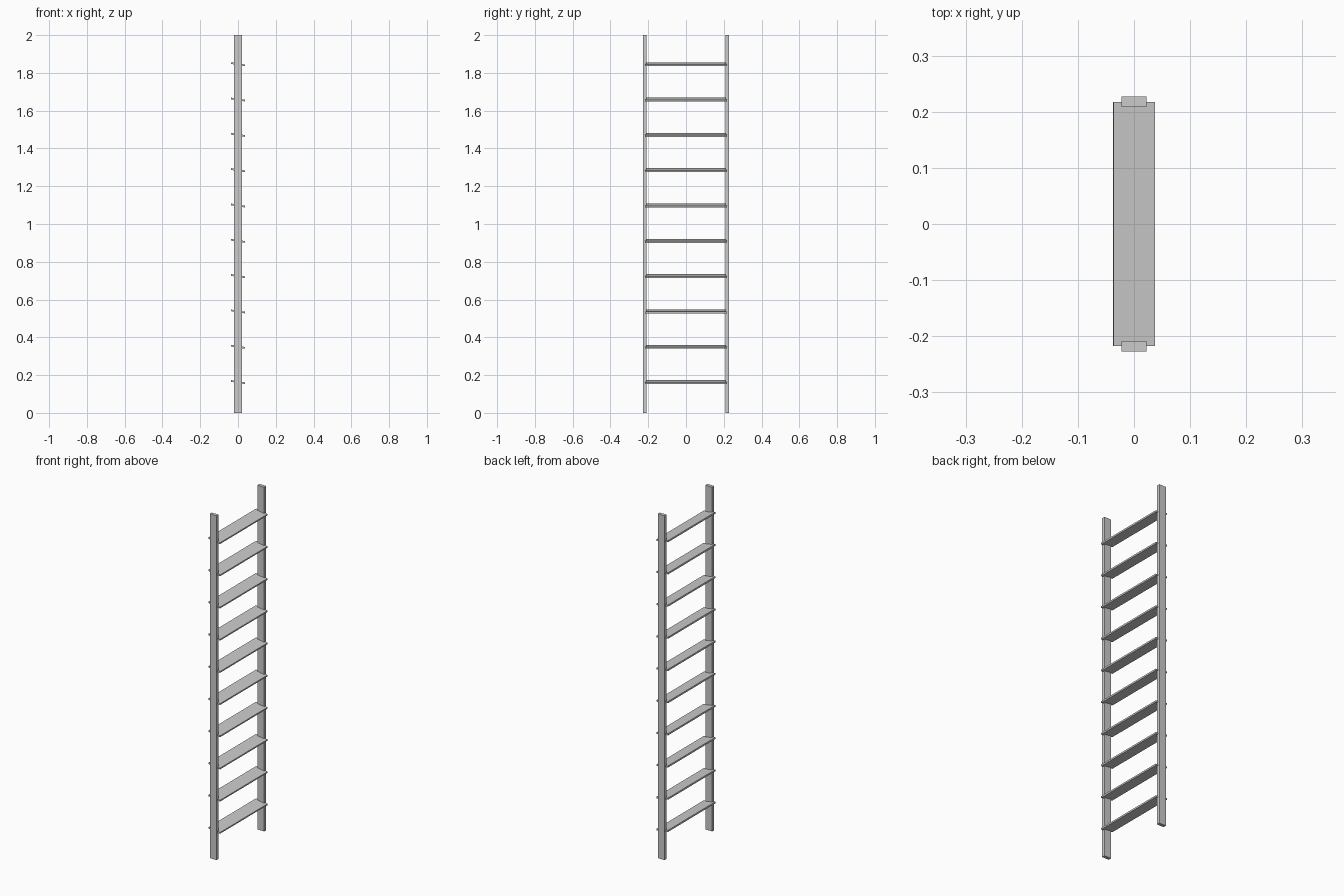
import bpy
import math

if "Cube" in bpy.data.objects:
    bpy.data.objects.remove(bpy.data.objects["Cube"])


def box(name, size, loc, tilt=0.0):
    bpy.ops.mesh.primitive_cube_add(size=1, location=loc, rotation=(0, tilt, 0))
    ob = bpy.context.object
    ob.name = name
    ob.scale = size
    bpy.ops.object.transform_apply(location=False, rotation=True, scale=True)
    return ob


# Side rails
for side, y in (("left", 0.218), ("right", -0.218)):
    box(f"{side}_rail", (0.044, 0.019, 2.0), (0, y, 1.0))

# Flat treads, tilted with the -x edge raised, let into the rails
for i in range(10):
    box(f"tread_{i + 1}", (0.075, 0.435, 0.009), (0, 0, 0.163 + 0.187 * i), math.radians(9))
